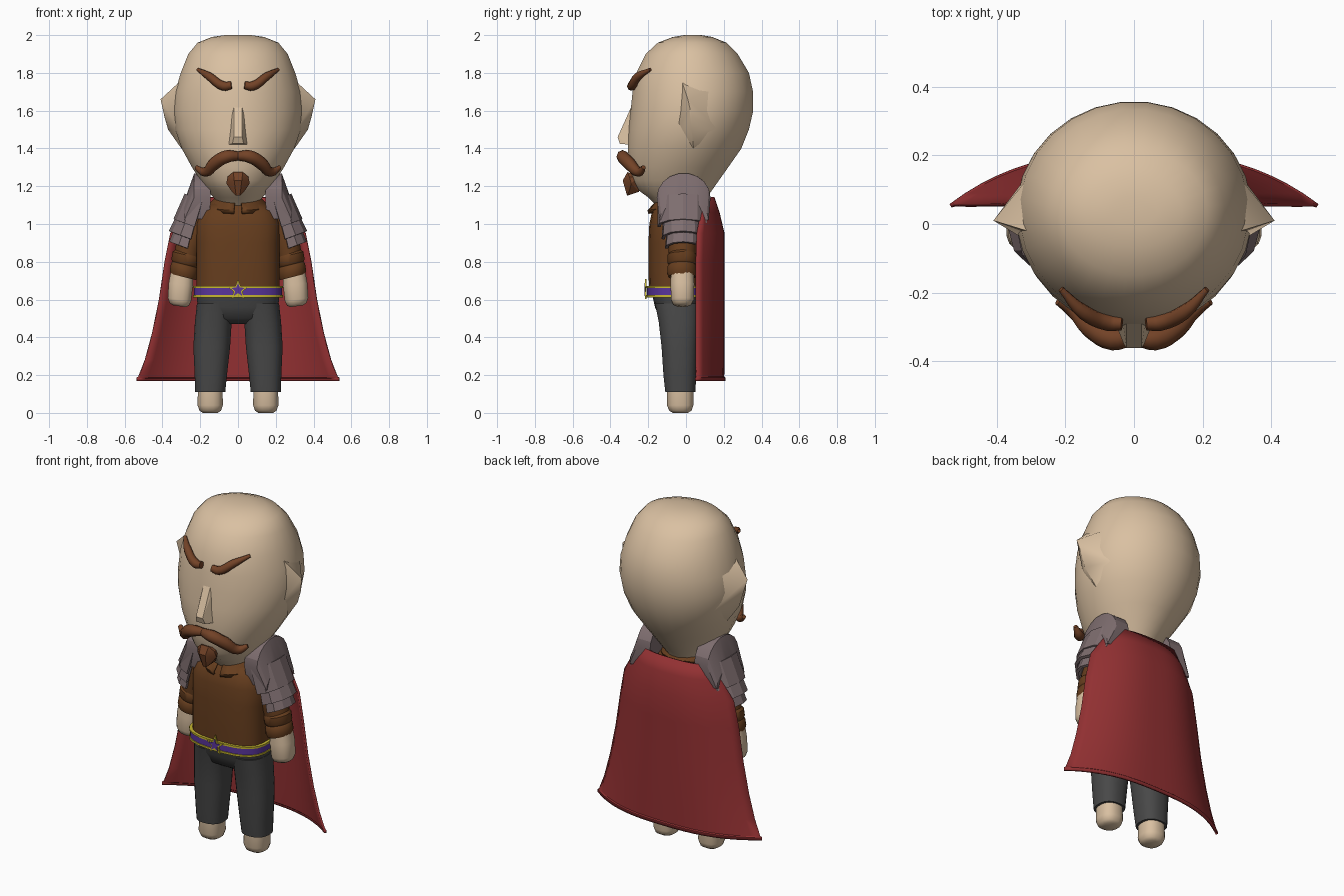
import bpy, bmesh, math
from mathutils import Vector

if "Cube" in bpy.data.objects:
    bpy.data.objects.remove(bpy.data.objects["Cube"])

def mat(name, rgb):
    m = bpy.data.materials.new(name)
    m.diffuse_color = (*rgb, 1)
    m.use_nodes = True
    m.node_tree.nodes["Principled BSDF"].inputs["Base Color"].default_value = m.diffuse_color
    return m

SKIN = mat("skin", (0.70, 0.53, 0.36))
SHIRT = mat("shirt_brown", (0.135, 0.048, 0.013))
HAIR = mat("hair_brown", (0.17, 0.055, 0.02))
CAPE = mat("cape_red", (0.29, 0.03, 0.032))
TROUSER = mat("charcoal", (0.065, 0.065, 0.065))
ARMOUR = mat("armour_mauve", (0.21, 0.155, 0.16))
PURPLE = mat("purple", (0.10, 0.035, 0.33))
GOLD = mat("yellow", (0.58, 0.48, 0.03))

def finish(name, bm, material, mirror=False, angle=40, solid=0):
    bmesh.ops.recalc_face_normals(bm, faces=bm.faces)
    me = bpy.data.meshes.new(name)
    bm.to_mesh(me)
    bm.free()
    ob = bpy.data.objects.new(name, me)
    bpy.context.collection.objects.link(ob)
    me.materials.append(material)
    bpy.ops.object.select_all(action='DESELECT')
    ob.select_set(True)
    bpy.context.view_layer.objects.active = ob
    if angle:
        bpy.ops.object.shade_smooth_by_angle(angle=math.radians(angle))
    if solid:
        s = ob.modifiers.new("Thickness", 'SOLIDIFY')
        s.thickness, s.offset = solid, 0
    if mirror:
        ob.modifiers.new("Mirror", 'MIRROR')
    return ob

def skin_rings(bm, rings, closed=True, caps=True):
    rows = [[bm.verts.new(p) for p in r] for r in rings]
    n = len(rows[0])
    for a, b in zip(rows, rows[1:]):
        for i in range(n if closed else n - 1):
            j = (i + 1) % n
            bm.faces.new((a[i], a[j], b[j], b[i]))
    if caps:
        bm.faces.new(rows[0])
        bm.faces.new(rows[-1])

def loft(name, rings, material, n=24, power=2.0, tilt=0, caps=True, **kw):
    """Rings are (z, centre x, half width, front y, back y); tilt lowers the outer side."""
    bm = bmesh.new()
    out = []
    for z, cx, rx, yf, yb in rings:
        row = []
        for i in range(n):
            a = 2 * math.pi * (i + 0.5) / n
            c, s = math.cos(a), math.sin(a)
            x = math.copysign(abs(c) ** (2 / power), c) * rx
            y = math.copysign(abs(s) ** (2 / power), s) * (yb - yf) / 2
            row.append((cx + x, (yf + yb) / 2 + y, z + tilt * x))
        out.append(row)
    skin_rings(bm, out, caps=caps)
    return finish(name, bm, material, **kw)

def hull(name, pts, material, **kw):
    bm = bmesh.new()
    for p in pts:
        bm.verts.new(p)
    r = bmesh.ops.convex_hull(bm, input=bm.verts)
    bmesh.ops.delete(bm, geom=[v for v in bm.verts if not v.link_faces], context='VERTS')
    return finish(name, bm, material, **kw)

def tube(name, pts, material, mirror=True):
    """Tapered tube; points are (x, y, z, radius)."""
    cu = bpy.data.curves.new(name, 'CURVE')
    cu.dimensions = '3D'
    cu.bevel_depth, cu.bevel_resolution, cu.use_fill_caps = 1, 2, True
    cu.resolution_u = 4
    sp = cu.splines.new('BEZIER')
    sp.bezier_points.add(len(pts) - 1)
    for b, (x, y, z, r) in zip(sp.bezier_points, pts):
        b.co, b.radius = (x, y, z), r
        b.handle_left_type = b.handle_right_type = 'AUTO'
    ob = bpy.data.objects.new(name, cu)
    bpy.context.collection.objects.link(ob)
    cu.materials.append(material)
    bpy.ops.object.select_all(action='DESELECT')
    ob.select_set(True)
    bpy.context.view_layer.objects.active = ob
    bpy.ops.object.convert(target='MESH')
    if mirror:
        bpy.context.object.modifiers.new("Mirror", 'MIRROR')

# Head, ears and nose
loft("head", [(z, 0, w, f, b) for z, w, f, b in (
    (1.08, .09, -.14, .08), (1.14, .13, -.20, .11), (1.18, .165, -.255, .14),
    (1.23, .20, -.285, .175), (1.3, .245, -.30, .225), (1.4, .30, -.31, .295),
    (1.5, .335, -.305, .335), (1.6, .345, -.295, .358), (1.7, .335, -.285, .357),
    (1.8, .305, -.265, .335), (1.9, .265, -.215, .275), (1.96, .215, -.15, .215),
    (1.99, .14, -.07, .14), (2.0, .07, -.01, .08))], SKIN, n=28)
hull("ear", [(.41, .01, 1.66), (.39, .03, 1.57), (.37, .03, 1.5), (.28, -.03, 1.78), (.28, .17, 1.72),
             (.29, .17, 1.5), (.30, .04, 1.40), (.31, -.05, 1.5)], SKIN, mirror=True, angle=50)
hull("nose", [(s * x, y, z) for s in (1, -1) for x, y, z in (
    (.022, -.29, 1.62), (.035, -.27, 1.62), (.022, -.362, 1.46), (.03, -.35, 1.425),
    (.05, -.30, 1.42), (.045, -.27, 1.42))], SKIN, angle=0)

# Facial hair
tube("eyebrow", [(.035, -.29, 1.735, .02), (.075, -.287, 1.73, .025),
                 (.15, -.255, 1.78, .022), (.213, -.19, 1.818, .009)], HAIR)
tube("moustache", [(0, -.325, 1.36, .024), (.06, -.335, 1.357, .034), (.125, -.30, 1.32, .034),
                   (.175, -.25, 1.275, .026), (.222, -.225, 1.30, .012)], HAIR)
hull("goatee", [(s * x, y, z) for s in (1, -1) for x, y, z in (
    (.025, -.31, 1.275), (.055, -.30, 1.25), (.062, -.29, 1.215), (.035, -.30, 1.175),
    (.01, -.312, 1.15), (.03, -.25, 1.17), (.05, -.25, 1.25), (.02, -.335, 1.23))], HAIR, angle=30)

# Shirt with collar, sleeves and rolled cuffs
loft("shirt", [(.62, 0, .222, -.195, .08), (.75, 0, .222, -.2, .09), (.9, 0, .222, -.2, .095),
               (1.0, 0, .225, -.195, .1), (1.07, 0, .20, -.18, .1), (1.11, 0, .14, -.15, .09)],
     SHIRT, power=2.7)
bm = bmesh.new()
rows = [[], [], [], []]
for i in range(21):
    a = math.radians(-82 + 344 * i / 20 + 0)
    c, s = math.cos(a), math.sin(a)
    for row, r, dz in zip(rows, (.105, .115, .155, .15), (.02, .032, -.012, -.028)):
        row.append((c * r, -.045 + s * r * 1.0, 1.108 + .025 * s + dz))
skin_rings(bm, rows, closed=False, caps=False)
finish("collar", bm, SHIRT, solid=.012)
loft("sleeve", [(1.1, .17, .06, -.09, .05), (1.0, .215, .07, -.1, .06),
                (.88, .26, .068, -.095, .055), (.76, .285, .062, -.085, .045)],
     SHIRT, tilt=.3, mirror=True)
loft("cuff", [(.725, .29, .058, -.08, .04), (.72, .29, .068, -.093, .05), (.74, .288, .073, -.1, .055),
              (.775, .283, .072, -.098, .054), (.785, .282, .066, -.09, .05), (.795, .28, .073, -.098, .055),
              (.835, .273, .074, -.098, .055), (.85, .27, .062, -.085, .045)],
     SHIRT, tilt=.25, mirror=True)
loft("hand", [(.565, .312, .035, -.05, .01), (.575, .311, .052, -.07, .03), (.60, .31, .063, -.08, .042),
              (.68, .303, .065, -.083, .045), (.76, .295, .058, -.08, .04)],
     SKIN, n=16, power=2.4, tilt=.15, mirror=True, angle=60)

# Trousers: hips and two legs, with rounded feet
loft("hips", [(.47, 0, .10, -.09, .03), (.5, 0, .19, -.14, .06), (.56, 0, .215, -.165, .075),
              (.65, 0, .222, -.185, .08)], TROUSER, power=2.7)
loft("trouser_leg", [(.11, .147, .08, -.11, .05), (.2, .144, .086, -.12, .055), (.35, .139, .098, -.13, .062),
                     (.48, .131, .098, -.145, .07), (.58, .118, .1, -.165, .075)],
     TROUSER, power=2.4, mirror=True)
loft("foot", [(0, .147, .04, -.07, .01), (.012, .147, .058, -.09, .03), (.04, .147, .068, -.102, .04),
              (.15, .147, .066, -.1, .04)], SKIN, n=16, power=2.4, mirror=True, angle=60)

# Belt with yellow edging and a star buckle
loft("belt", [(.617, 0, .235, -.207, .09), (.667, 0, .235, -.207, .09)], PURPLE, power=2.7)
for name, z in (("belt_lower_edge", .612), ("belt_upper_edge", .660)):
    loft(name, [(z, 0, .239, -.212, .094), (z + .011, 0, .239, -.212, .094)], GOLD, power=2.7)

def star(name, size, y, material):
    bm = bmesh.new()
    pts = []
    for i in range(10):
        a = math.pi / 2 + i * math.pi / 5
        r = size if i % 2 == 0 else size * .43
        pts.append((r * math.cos(a), r * math.sin(a) + .65))
    skin_rings(bm, [[(x, yy, z) for x, z in pts] for yy in (y, y + .008)])
    finish(name, bm, material, angle=0)

star("star_buckle_rim", .058, -.217, GOLD)
star("star_buckle_face", .038, -.221, PURPLE)

# Shoulder armour: an arched cap with three overlapping plates down the arm
def arch(x, z0, top, yf, yb, n=9):
    ym, r = (yf + yb) / 2, (yb - yf) / 2
    return [(x, ym - r * math.cos(math.pi * i / n), z0 + (top - z0) * math.sin(math.pi * i / n))
            for i in range(n + 1)]

hull("shoulder_cap", arch(.145, 1.14, 1.27, -.15, .13) + arch(.232, 1.14, 1.27, -.155, .13)
     + arch(.285, 1.02, 1.12, -.14, .12) + [(.15, -.13, 1.03), (.15, .11, 1.03)],
     ARMOUR, mirror=True, angle=20)

def arm_plate(name, top, bottom, sides=6):
    """Half shell around the arm; each end is (x, z, outward radius, y radius)."""
    out = Vector((.94, 0, .35))
    bm = bmesh.new()
    rows = []
    for x, z, rn, ry in (top, bottom):
        row = []
        for i in range(sides + 1):
            a = math.radians(-100 + 200 * i / sides)
            row.append(Vector((x, -.015 + ry * math.sin(a), z)) + out * rn * math.cos(a))
        rows.append(row)
    skin_rings(bm, rows, closed=False, caps=False)
    finish(name, bm, ARMOUR, mirror=True, angle=0, solid=.016)

arm_plate("upper_arm_plate", (.2, 1.13, .08, .13), (.245, .99, .095, .13))
arm_plate("middle_arm_plate", (.235, 1.03, .08, .10), (.265, .925, .10, .108))
arm_plate("lower_arm_plate", (.255, .97, .07, .08), (.28, .875, .082, .09))

# Cape: curved sheet flaring to a thick hem
bm = bmesh.new()
rows = []
for z, w, y_edge, y_mid in ((.17, .535, .053, .203), (.185, .535, .053, .203), (.19, .525, .055, .197),
                            (.28, .49, .055, .197), (.42, .452, .055, .198), (.6, .415, .055, .198),
                            (.8, .385, .055, .198), (.95, .355, .06, .198), (1.06, .285, .08, .172),
                            (1.14, .20, .115, .145)):
    rows.append([(w * t, y_mid - (y_mid - y_edge) * abs(t) ** 2.7, z)
                 for t in (i / 12 for i in range(-12, 13))])
skin_rings(bm, rows, closed=False, caps=False)
finish("cape", bm, CAPE, angle=25, solid=.012)
